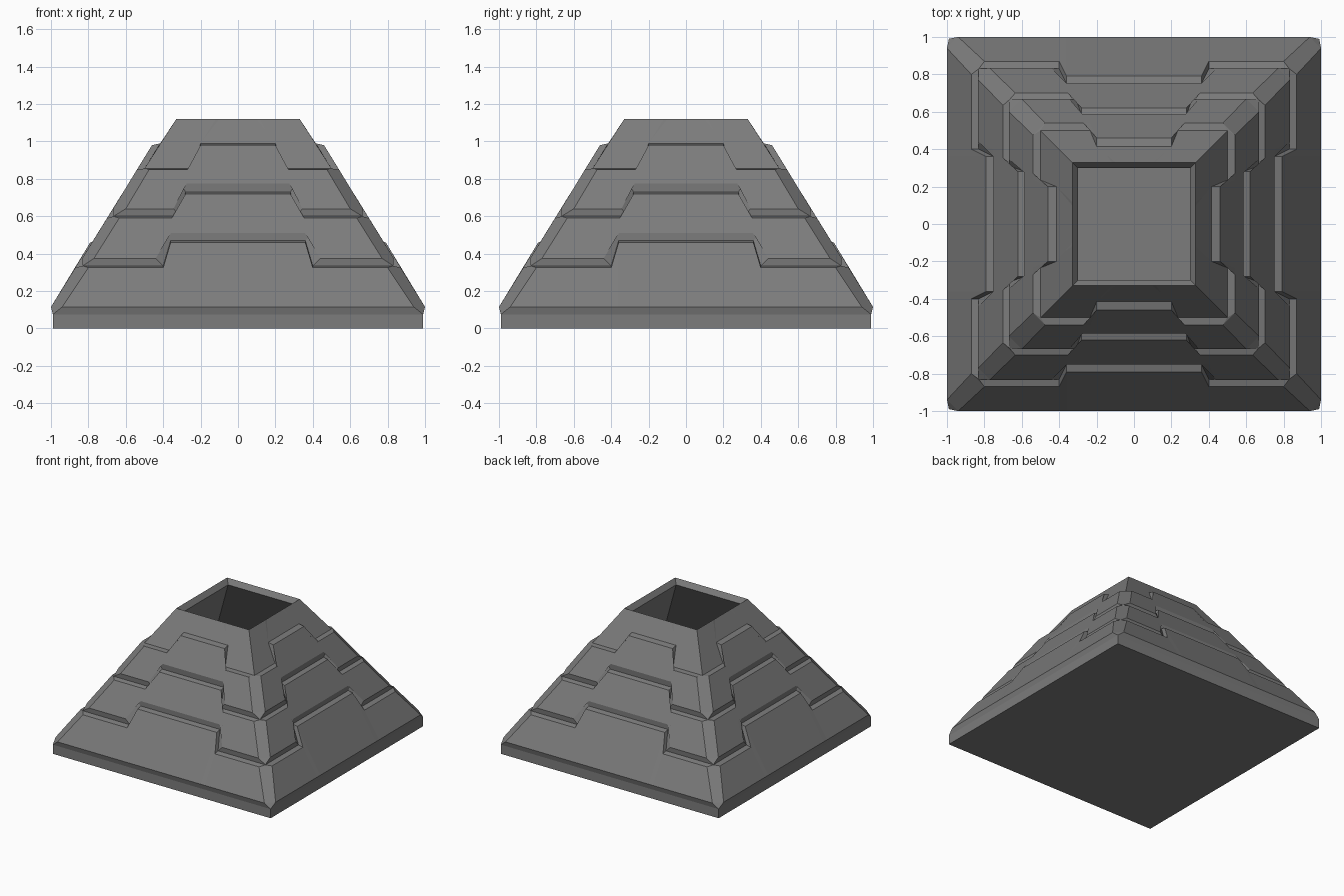
import bpy
import bmesh
from mathutils import Matrix

cube = bpy.data.objects.get("Cube")
if cube:
    bpy.data.objects.remove(cube, do_unlink=True)

# One flat stone colour
stone = bpy.data.materials.new("dark_grey_stone")
stone.use_nodes = True
colour = (0.2, 0.2, 0.2, 1.0)
stone.diffuse_color = colour
bsdf = stone.node_tree.nodes["Principled BSDF"]
bsdf.inputs["Base Color"].default_value = colour
bsdf.inputs["Roughness"].default_value = 0.8


def level(d, z):
    """Plain square ring at half width d and height z."""
    return stepped((d, d, z), (0.36 * d, d, z), (0.3 * d, d, z))


def stepped(corner, low, high):
    """Half of one side as (x, distance out, z): corner, foot and head of the step."""
    half = [corner, low, high]
    return [(-x, -d, z) for x, d, z in half] + [(x, -d, z) for x, d, z in reversed(half)]


rings = [
    # base plinth with bevelled corners
    level(0.99, 0.0),
    level(0.99, 0.075),
    stepped((0.94, 1.0, 0.115), (0.40, 1.0, 0.115), (0.36, 1.0, 0.115)),
    # lower tier: top edge, ledge, chamfer under the next tier
    stepped((0.80, 0.87, 0.325), (0.40, 0.87, 0.325), (0.36, 0.79, 0.46)),
    stepped((0.83, 0.83, 0.335), (0.40, 0.83, 0.335), (0.36, 0.75, 0.47)),
    stepped((0.77, 0.833, 0.375), (0.44, 0.833, 0.375), (0.40, 0.75, 0.51)),
    # middle tier
    stepped((0.635, 0.70, 0.59), (0.31, 0.70, 0.59), (0.28, 0.62, 0.72)),
    stepped((0.665, 0.665, 0.60), (0.31, 0.665, 0.60), (0.28, 0.583, 0.73)),
    stepped((0.60, 0.668, 0.64), (0.345, 0.668, 0.64), (0.31, 0.585, 0.775)),
    # upper tier
    stepped((0.475, 0.54, 0.85), (0.235, 0.54, 0.85), (0.20, 0.46, 0.98)),
    stepped((0.50, 0.50, 0.855), (0.235, 0.50, 0.855), (0.20, 0.415, 0.99)),
    # summit, bevelled rim and hollow inside
    level(0.33, 1.12),
    level(0.30, 1.08),
    level(0.92, 0.05),
]

# Turn each side profile four times and bridge neighbouring rings
bm = bmesh.new()
loops = []
for side in rings:
    loop = []
    for turn in range(4):
        rot = Matrix.Rotation(turn * 1.5707963, 3, 'Z')
        for point in side:
            v = bm.verts.new(point)
            v.co = rot @ v.co
            loop.append(v)
    loops.append(loop)

n = len(loops[0])
for a, b in zip(loops, loops[1:]):
    for i in range(n):
        j = (i + 1) % n
        bm.faces.new((a[i], a[j], b[j], b[i]))
bm.faces.new(loops[0][::-1])   # underside
bm.faces.new(loops[-1])        # inner floor

bmesh.ops.remove_doubles(bm, verts=bm.verts[:], dist=0.0005)
bmesh.ops.recalc_face_normals(bm, faces=bm.faces[:])

mesh = bpy.data.meshes.new("stepped_pyramid")
bm.to_mesh(mesh)
bm.free()
mesh.materials.append(stone)
bpy.context.collection.objects.link(bpy.data.objects.new("stepped_pyramid", mesh))
